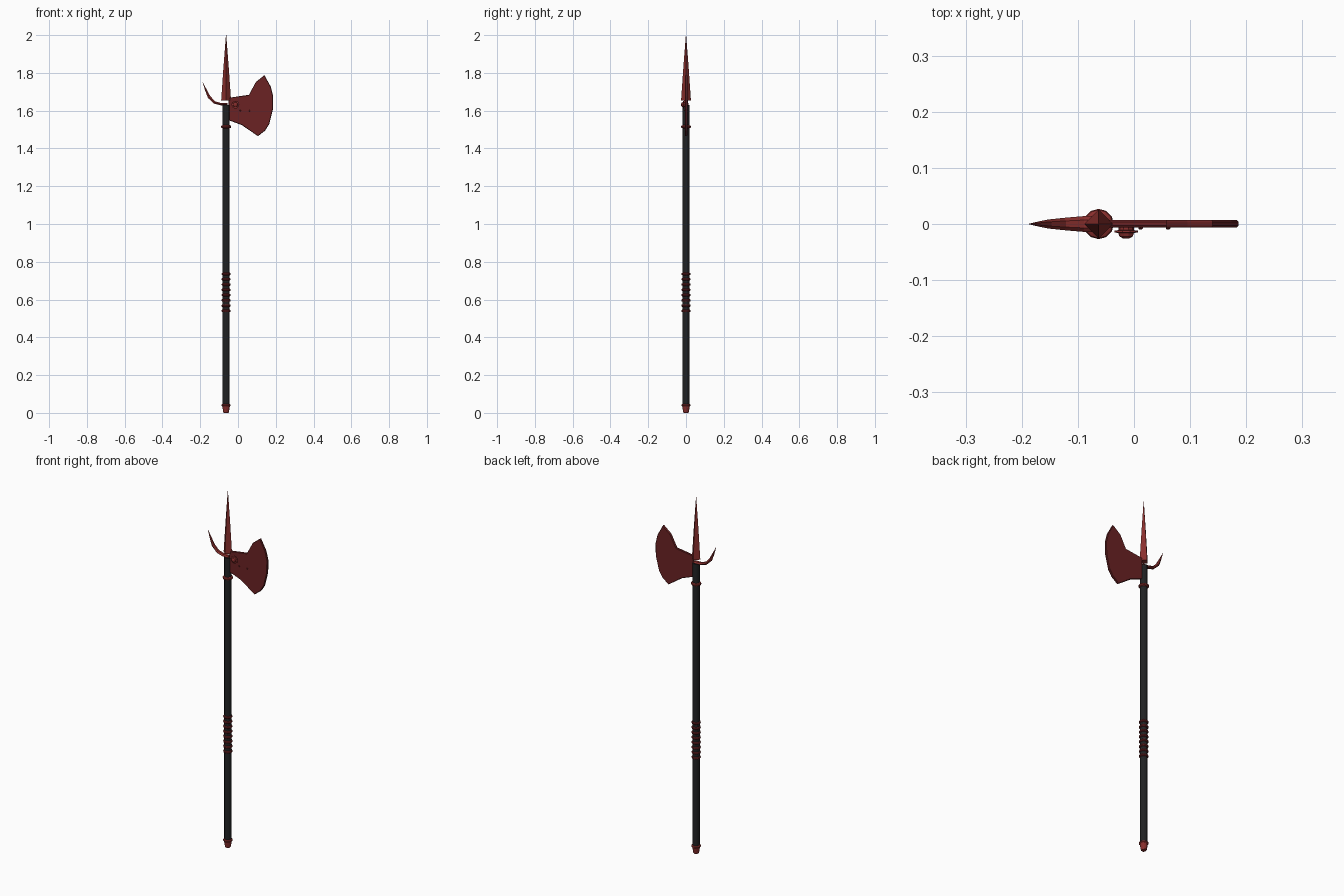
import bpy, bmesh, math
from mathutils import Vector, Matrix

if "Cube" in bpy.data.objects:
    bpy.data.objects.remove(bpy.data.objects["Cube"])

PX = -0.063  # pole axis


def material(name, rgb):
    m = bpy.data.materials.new(name)
    m.diffuse_color = (*rgb, 1)
    m.use_nodes = True
    m.node_tree.nodes["Principled BSDF"].inputs["Base Color"].default_value = m.diffuse_color
    return m


BLACK = material("black shaft", (0.015, 0.016, 0.017))
RED = material("red metal", (0.25, 0.028, 0.026))
DARK = material("dark red metal", (0.145, 0.016, 0.017))


def finish(bm, name, mat, smooth=False):
    bmesh.ops.recalc_face_normals(bm, faces=bm.faces[:])
    me = bpy.data.meshes.new(name)
    bm.to_mesh(me)
    bm.free()
    me.materials.append(mat)
    for p in me.polygons:
        p.use_smooth = smooth
    ob = bpy.data.objects.new(name, me)
    bpy.context.collection.objects.link(ob)
    return ob


def loft(name, rings, mat):
    """Skin a list of equal-length point rings and cap both ends."""
    bm = bmesh.new()
    vs = [[bm.verts.new(p) for p in r] for r in rings]
    n = len(vs[0])
    for a, b in zip(vs, vs[1:]):
        for i in range(n):
            j = (i + 1) % n
            bm.faces.new((a[i], a[j], b[j], b[i]))
    bm.faces.new(vs[0])
    bm.faces.new(vs[-1])
    return finish(bm, name, mat)


def lathe(name, profile, mat, sides=12, turn=0.0, matrix=Matrix.Translation((PX, 0, 0))):
    """Turn (radius, height) pairs about an axis."""
    rings = []
    for r, z in profile:
        rings.append([matrix @ Vector((r * math.cos(turn + math.tau * i / sides),
                                       r * math.sin(turn + math.tau * i / sides), z))
                      for i in range(sides)])
    return loft(name, rings, mat)


# Shaft, butt cap and collar
lathe("shaft", [(0.0185, 0.03), (0.0185, 1.63)], BLACK)
lathe("butt_cap", [(0.012, 0), (0.015, 0.004), (0.02, 0.034), (0.024, 0.038),
                   (0.024, 0.044), (0.019, 0.048)], RED)


def ring(name, z, r, h, mat):
    lathe(name, [(0.017, z - h), (r - 0.002, z - h * 0.6), (r, z),
                 (r - 0.002, z + h * 0.6), (0.017, z + h)], mat)


ring("collar_ring", 1.515, 0.027, 0.009, RED)

# Grip rings
for i in range(8):
    ring(f"grip_ring_{i + 1}", 0.54 + i * 0.0279, 0.0245, 0.008, DARK)

# Four-sided top spike
lathe("top_spike", [(0.026, 1.655), (0.014, 1.83), (0.0008, 2.0)], RED, sides=4)

# Rear hook: centre x, z, half depth in y, half height in the bend plane
path = [(-0.055, 1.634, 0.015, 0.007), (-0.09, 1.634, 0.014, 0.007),
        (-0.125, 1.644, 0.011, 0.008), (-0.153, 1.672, 0.008, 0.009),
        (-0.168, 1.705, 0.005, 0.006), (-0.187, 1.75, 0.0006, 0.0006)]
rings = []
for k, (x, z, hy, hn) in enumerate(path):
    a, b = path[max(k - 1, 0)], path[min(k + 1, len(path) - 1)]
    t = Vector((b[0] - a[0], 0, b[1] - a[1])).normalized()
    nrm = Vector((t.z, 0, -t.x))
    rings.append([Vector((x, math.cos(math.tau * i / 6) * hy, z))
                  + nrm * math.sin(math.tau * i / 6) * hn for i in range(6)])
loft("rear_hook", rings, RED)

# Axe blade: extruded outline with a small bevel
outline = [(-0.05, 1.668), (0.058, 1.684), (0.095, 1.752), (0.14, 1.788),
           (0.174, 1.726), (0.186, 1.676), (0.185, 1.608), (0.165, 1.528),
           (0.143, 1.494), (0.106, 1.465), (0.021, 1.523), (-0.05, 1.55)]
c = Vector((0.06, 0, 1.62))


def blade_ring(y, s):
    pts = [Vector((x, y, z)) for x, z in outline]
    return [p + (Vector((c.x, y, c.z)) - p).normalized() * s for p in pts]


loft("axe_blade", [blade_ring(-0.006, 0.003), blade_ring(-0.003, 0),
                   blade_ring(0.004, 0), blade_ring(0.007, 0.003)], DARK)

# Round boss and small rivets on the front of the blade
def facing(x, z):
    return Matrix.Translation((x, -0.004, z)) @ Matrix.Rotation(math.pi / 2, 4, 'X')


lathe("blade_boss", [(0.014, 0), (0.014, 0.007), (0.021, 0.008), (0.021, 0.011),
                     (0.014, 0.012), (0.012, 0.018), (0.005, 0.022)],
      RED, 10, 0, facing(-0.014, 1.632))
for i, (x, z) in enumerate([(0.012, 1.6), (0.061, 1.6)]):
    lathe(f"blade_rivet_{i + 1}", [(0.004, 0), (0.004, 0.004), (0.002, 0.006)],
          DARK, 8, 0, facing(x, z))
